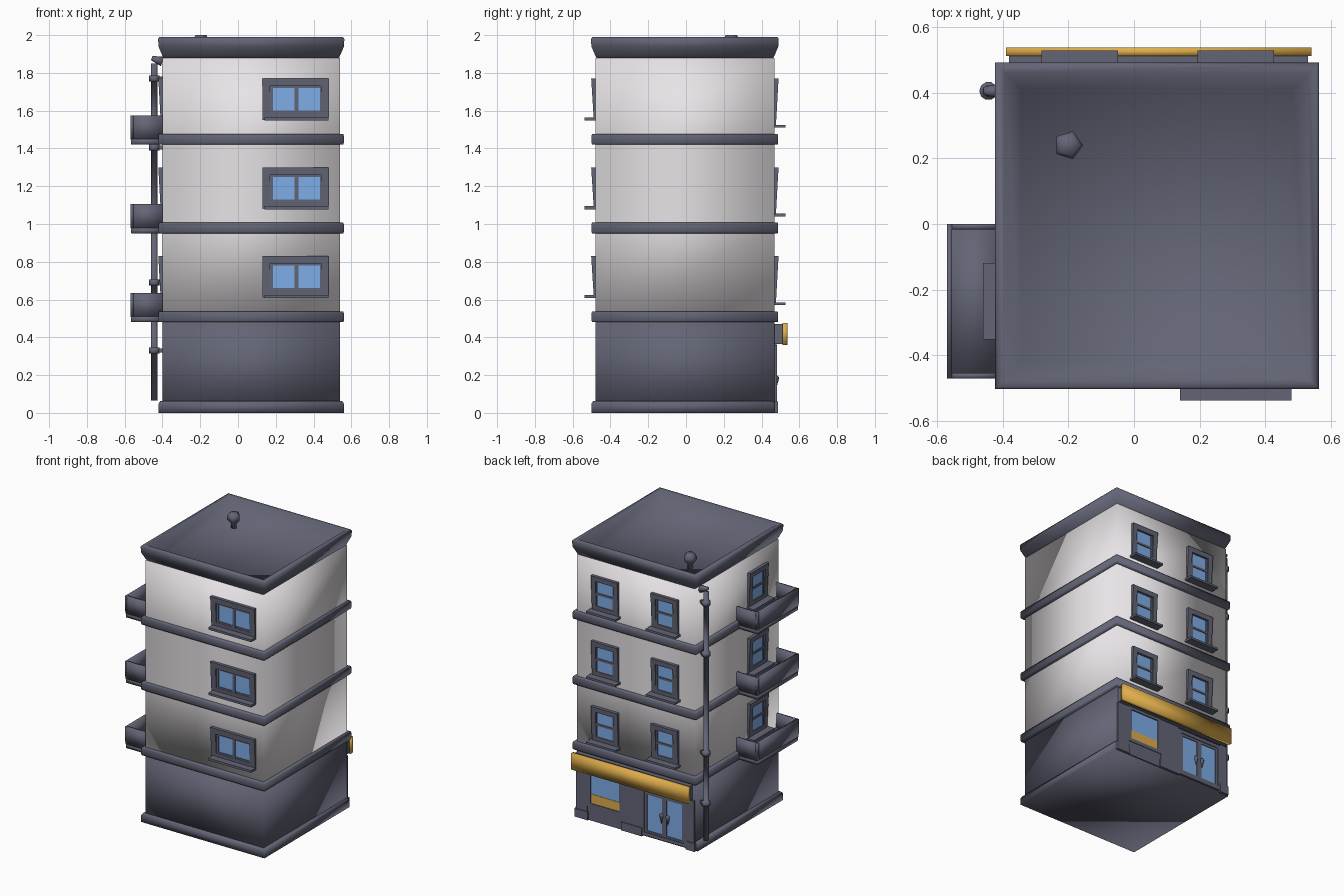
import bpy, bmesh, math
from mathutils import Vector

cube = bpy.data.objects.get("Cube")
if cube:
    bpy.data.objects.remove(cube)


def material(name, rgb):
    m = bpy.data.materials.new(name)
    m.use_nodes = True
    m.diffuse_color = (*rgb, 1)
    bsdf = next(n for n in m.node_tree.nodes if n.type == 'BSDF_PRINCIPLED')
    bsdf.inputs["Base Color"].default_value = (*rgb, 1)
    return m


SLATE, PLASTER, GLASS, GOLD = range(4)
MATS = [material("slate grey", (.125, .13, .18)), material("pale plaster", (.87, .835, .86)),
        material("blue glass", (.21, .42, .8)), material("gold", (.74, .42, .07))]

# Wall extents
X0, X1, Y0, Y1 = -.40, .54, -.48, .468
# Each wall: origin, direction along the wall, outward direction
WALLS = {"front": (Vector((0, Y0, 0)), Vector((1, 0, 0)), Vector((0, -1, 0))),
         "back": (Vector((0, Y1, 0)), Vector((1, 0, 0)), Vector((0, 1, 0))),
         "side": (Vector((X0, 0, 0)), Vector((0, 1, 0)), Vector((-1, 0, 0)))}


def finish(name, bm, smooth=False):
    bmesh.ops.recalc_face_normals(bm, faces=bm.faces)
    for f in bm.faces:
        f.smooth = smooth
    me = bpy.data.meshes.new(name)
    bm.to_mesh(me)
    bm.free()
    for m in MATS:
        me.materials.append(m)
    ob = bpy.data.objects.new(name, me)
    bpy.context.scene.collection.objects.link(ob)
    return ob


def wall_boxes(name, wall, boxes, smooth=False):
    """Boxes on a wall: (colour, u0, u1, v0, v1, inner, outer at foot, outer at top)."""
    origin, along, out = WALLS[wall]
    bm = bmesh.new()
    for mat, u0, u1, v0, v1, inner, foot, top in boxes:
        rings = []
        for v, n in ((v0, foot), (v1, top)):
            rings.append([bm.verts.new(origin + along * u + out * d + Vector((0, 0, v)))
                          for u, d in ((u0, inner), (u1, inner), (u1, n), (u0, n))])
        a, b = rings
        faces = [bm.faces.new(a), bm.faces.new(b)]
        faces += [bm.faces.new((a[i - 1], a[i], b[i], b[i - 1])) for i in range(4)]
        for f in faces:
            f.material_index = mat
    return finish(name, bm, smooth)


def block_loft(name, mat, profile, back=0):
    """Rectangular rings round the building: (distance outside the wall, height)."""
    bm = bmesh.new()
    rings = [[bm.verts.new(p) for p in ((X0 - d, Y0 - d, z), (X1 + d, Y0 - d, z),
                                        (X1 + d, Y1 + d - back, z), (X0 - d, Y1 + d - back, z))]
             for d, z in profile]
    for a, b in zip(rings, rings[1:]):
        for i in range(4):
            bm.faces.new((a[i - 1], a[i], b[i], b[i - 1]))
    bm.faces.new(rings[0])
    bm.faces.new(rings[-1])
    for f in bm.faces:
        f.material_index = mat
    return finish(name, bm, True)


def lathe(name, profile, loc, sides=10):
    bm = bmesh.new()
    rings = [[bm.verts.new((r * math.cos(math.tau * i / sides), r * math.sin(math.tau * i / sides), z))
              for i in range(sides)] for r, z in profile]
    for a, b in zip(rings, rings[1:]):
        for i in range(sides):
            bm.faces.new((a[i - 1], a[i], b[i], b[i - 1]))
    bm.faces.new(rings[0])
    bm.faces.new(rings[-1])
    ob = finish(name, bm, True)
    ob.location = loc
    return ob


def frame(u0, u1, v0, v1, border, foot, top):
    """Four bars round an opening, leaning out towards the top."""
    def lean(v):
        return foot + (top - foot) * (v - v0) / (v1 - v0)
    a, b = v0 + border, v1 - border
    return [(SLATE, u0, u1, v0, a, 0, foot, lean(a)), (SLATE, u0, u1, b, v1, 0, lean(b), top),
            (SLATE, u0, u0 + border, a, b, 0, lean(a), lean(b)),
            (SLATE, u1 - border, u1, a, b, 0, lean(a), lean(b))]


def bar(u0, u1, v0, v1, n, mat=SLATE):
    return (mat, u0, u1, v0, v1, 0, n, n)


# Main masses
FLOORS = (.48, .95, 1.42)
block_loft("ground_floor", SLATE, [(0, .01), (0, .5)])
block_loft("upper_walls", PLASTER, [(0, .5), (0, .98), (0, 1.45), (0, 1.88)])
block_loft("plinth", SLATE, [(.02, 0), (.02, .05), (.012, .062)], back=.02)
for i, z in enumerate(FLOORS):
    block_loft(f"floor_band_{i + 1}", SLATE,
               [(-.01, z), (.017, z), (.02, z + .008), (.02, z + .049), (.017, z + .057), (-.01, z + .057)])

# Cornice with sunken roof
block_loft("cornice_and_roof", SLATE,
           [(-.01, 1.87), (.001, 1.893), (.021, 1.94), (.023, 1.98), (.016, 1.99),
            (-.008, 1.987), (-.057, 1.893)])
lathe("roof_vent", [(.018, 1.88), (.02, 1.925), (.045, 1.955), (.045, 1.975), (.032, 2)], (-.2, .24, 0), 5)


def sash_window(name, wall, c, z):
    w = .105
    boxes = frame(c - w, c + w, z + .1, z + .35, .035, .008, .022)
    boxes += [bar(c - w + .03, c + w - .03, z + .13, z + .32, .004, GLASS),
              bar(c - w + .03, c + w - .03, z + .215, z + .23, .01),
              bar(c - w + .03, c - .058, z + .13, z + .32, .009),
              bar(c + .058, c + w - .03, z + .13, z + .32, .009),
              (SLATE, c - .117, c + .117, z + .09, z + .105, 0, .06, .06)]
    wall_boxes(name, wall, boxes)


for i, z in enumerate(FLOORS):
    n = i + 1
    # Wide front window with two panes
    a, b, low, high = .13, .48, z + .13, z + .35
    boxes = frame(a, b, low, high, .04, .008, .022)
    boxes += frame(.17, .45, low + .035, high - .035, .016, .008, .01)
    boxes += [bar(.18, .44, low + .04, high - .04, .004, GLASS),
              bar(.298, .32, low + .04, high - .04, .01),
              (SLATE, .14, .48, low - .002, low + .014, 0, .058, .058)]
    wall_boxes(f"front_window_{n}", "front", boxes)
    # Sash windows
    sash_window(f"back_window_left_{n}", "back", .31, z)
    sash_window(f"back_window_right_{n}", "back", -.165, z)
    sash_window(f"balcony_window_{n}", "side", -.235, z)
    # Hollow balcony: floor, parapet and two ends
    top, t = z + .155, .016
    wall_boxes(f"balcony_{n}", "side", [
        (SLATE, -.465, -.005, z, z + .03, 0, .165, .168),
        (SLATE, -.47, 0, z + .03, top, .17 - t, .168, .17),
        (SLATE, -.47, -.47 + t, z + .03, top, 0, .168, .17),
        (SLATE, -t, 0, z + .03, top, 0, .168, .17)], smooth=True)

# Drainpipe with collars and a spout to the wall
profile = [(.018, .065)]
for z in (.33, .69, 1.405, 1.77):
    profile += [(.018, z - .016), (.028, z - .015), (.028, z + .015), (.018, z + .016)]
lathe("drainpipe", profile + [(.018, 1.85)], (-.443, .405, 0))
spout = lathe("drain_spout", [(.026, 0), (.012, .06)], (-.4, .405, 1.86), 8)
spout.rotation_euler = (0, math.radians(-72), 0)
wall_boxes("pipe_brackets", "side", [(SLATE, .397, .413, z, z + .02, 0, .04, .04)
                                     for z in (.32, .68, 1.395, 1.76)])

# Shop sign
wall_boxes("sign_backing", "back", [bar(-.38, .53, .365, .47, .045)])
wall_boxes("sign_board", "back", [(GOLD, -.39, .54, .36, .475, .043, .07, .07)], smooth=True)

# Shop front: pillars with feet, window and double door
pillars = []
for u0, u1 in ((-.40, -.345), (.02, .17), (.45, .54)):
    pillars += [bar(u0, u1, 0, .36, .013), bar(u0 - .008, u1 + .008, 0, .06, .018)]
wall_boxes("shop_pillars", "back", pillars)
wall_boxes("shop_window", "back", frame(.17, .45, .1, .37, .025, .012, .012) + [
    bar(.19, .43, .12, .35, .004, GLASS), bar(.195, .425, .125, .19, .007, GOLD),
    bar(.17, .45, 0, .1, .008)])
door = frame(-.345, .02, .01, .35, .025, .014, .014)
for u0, u1 in ((-.32, -.1625), (-.1625, -.005)):
    door += frame(u0, u1, .03, .325, .018, .009, .009)
    door.append(bar(u0 + .01, u1 - .01, .04, .315, .004, GLASS))
wall_boxes("shop_door", "back", door)
for side in (-1, 1):
    lathe("door_handle_" + ("right" if side < 0 else "left"),
          [(.002, .13), (.016, .18), (.016, .19), (.004, .2)], (-.1625 + side * .025, Y1 + .008, 0), 4)
